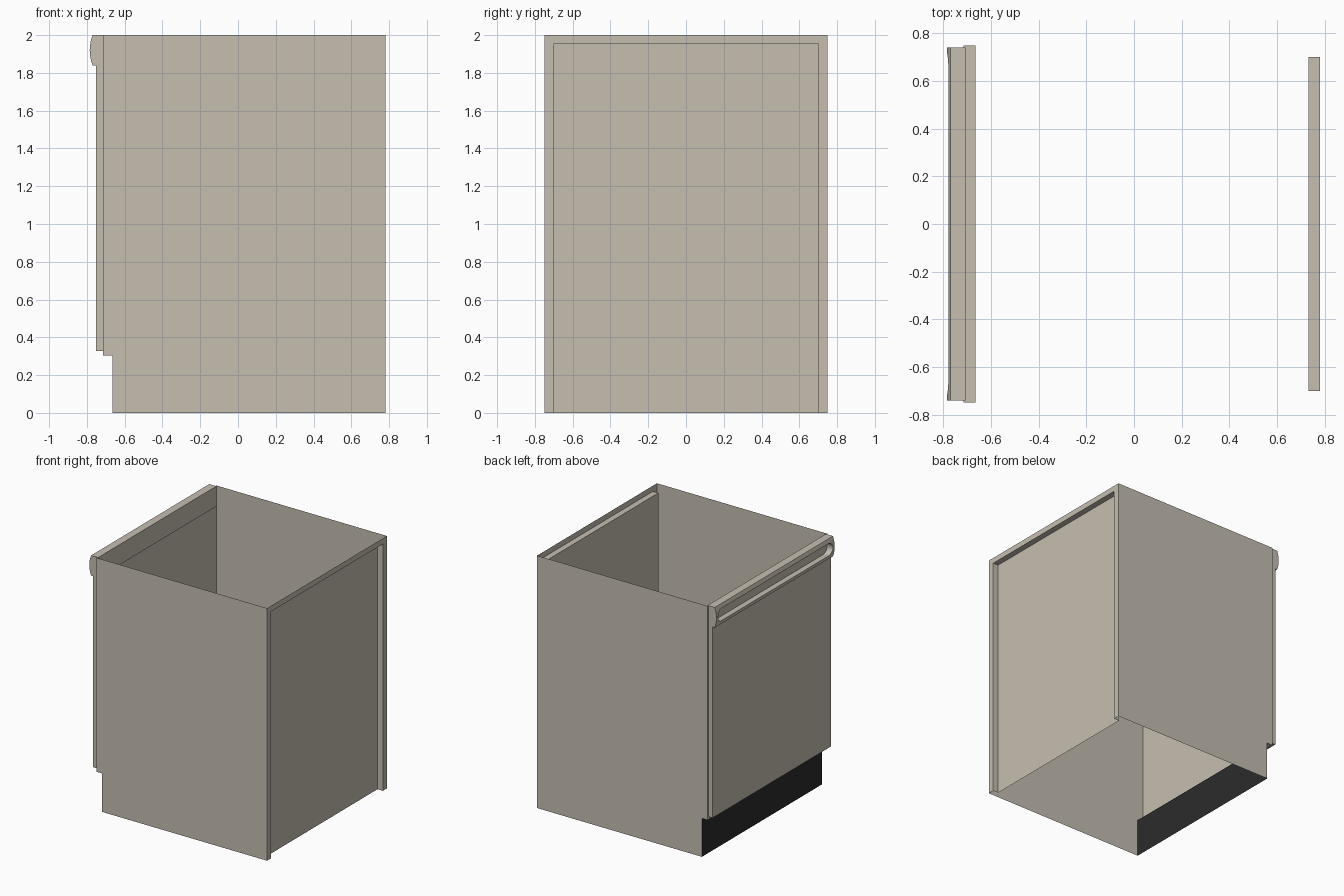
import bpy, bmesh, math

if "Cube" in bpy.data.objects:
    bpy.data.objects.remove(bpy.data.objects["Cube"])


def material(name, rgb):
    m = bpy.data.materials.new(name)
    m.diffuse_color = (*rgb, 1)
    m.use_nodes = True
    m.node_tree.nodes["Principled BSDF"].inputs["Base Color"].default_value = m.diffuse_color
    return m


beige = material("warm_beige", (0.56, 0.515, 0.435))
black = material("toe_kick_black", (0.024, 0.024, 0.024))


def make_object(name, bm, mat):
    me = bpy.data.meshes.new(name)
    bm.to_mesh(me)
    bm.free()
    me.materials.append(mat)
    ob = bpy.data.objects.new(name, me)
    bpy.context.collection.objects.link(ob)
    return ob


def sheets(name, polys, mat):
    """Thin open shell made of flat polygons sharing corners."""
    bm = bmesh.new()
    for poly in polys:
        bm.faces.new([bm.verts.new(p) for p in poly])
    bmesh.ops.remove_doubles(bm, verts=bm.verts, dist=1e-5)
    bmesh.ops.recalc_face_normals(bm, faces=bm.faces)
    return make_object(name, bm, mat)


def prism(name, pts, vec, mat):
    """Closed solid: polygon pts swept along vec."""
    bm = bmesh.new()
    face = bm.faces.new([bm.verts.new(p) for p in pts])
    ext = bmesh.ops.extrude_face_region(bm, geom=[face], use_keep_orig=True)
    verts = [g for g in ext["geom"] if isinstance(g, bmesh.types.BMVert)]
    bmesh.ops.translate(bm, verts=verts, vec=vec)
    bmesh.ops.recalc_face_normals(bm, faces=bm.faces)
    return make_object(name, bm, mat)


W, H = 0.75, 2.0                  # half width, height
XF, XT, XB = -0.715, -0.665, 0.78  # front, toe kick, back
XP, WP, HP = 0.733, 0.70, 1.955    # recessed back panel
ZT = 0.305                        # toe kick height

# Cabinet shell, open at top and bottom
side = [(XT, 0), (XB, 0), (XB, H), (XF, H), (XF, ZT), (XT, ZT)]
polys = [[(x, s * W, z) for x, z in side] for s in (-1, 1)]
polys += [
    [(XF, -W, ZT), (XF, W, ZT), (XF, W, H), (XF, -W, H)],       # front
    [(XF, -W, ZT), (XF, W, ZT), (XT, W, ZT), (XT, -W, ZT)],     # step
    [(XB, -W, 0), (XB, -W, H), (XB, W, H), (XB, W, 0),          # back rim
     (XB, WP, 0), (XB, WP, HP), (XB, -WP, HP), (XB, -WP, 0)],
    [(XB, -WP, HP), (XB, WP, HP), (XP, WP, HP), (XP, -WP, HP)],  # recess top
    [(XP, -WP, 0), (XP, WP, 0), (XP, WP, HP), (XP, -WP, HP)],   # back panel
]
for s in (-WP, WP):                                             # recess sides
    polys.append([(XB, s, 0), (XP, s, 0), (XP, s, HP), (XB, s, HP)])
sheets("cabinet_shell", polys, beige)

# Toe kick
sheets("toe_kick", [[(XT, -W, 0), (XT, W, 0), (XT, W, ZT), (XT, -W, ZT)]], black)

# Door panel
DW = 0.74
prism("door", [(-0.752, -DW, 0.328), (-0.716, -DW, 0.328),
               (-0.716, -DW, 1.84), (-0.752, -DW, 1.84)], (0, 2 * DW, 0), beige)

# Bowed handle rail across the top of the door
Z0, Z1 = 1.84, 2.0
zc, n = (Z0 + Z1) / 2, 12
prof = [(-0.708, -DW, Z0)]
for i in range(n + 1):
    t = -1 + 2 * i / n
    prof.append((-0.77 - 0.015 * (1 - t * t), -DW, zc + t * (Z1 - Z0) / 2))
prof.append((-0.708, -DW, Z1))
rail = prism("handle_rail", prof, (0, 2 * DW, 0), beige)

# Rounded finger slot cut into the rail
R, L = 0.048, 0.67
slot = []
for s, start in ((1, -90), (-1, 90)):
    for i in range(13):
        a = math.radians(start + 15 * i)
        slot.append((-0.735, s * L + R * math.cos(a), zc + R * math.sin(a)))
cutter = prism("slot_cutter", slot, (-0.1, 0, 0), beige)
cutter.hide_render = True
cutter.hide_set(True)
mod = rail.modifiers.new("finger_slot", 'BOOLEAN')
mod.operation = 'DIFFERENCE'
mod.solver = 'EXACT'
mod.object = cutter

# Smooth the rail's curve, keep its edges sharp
bpy.ops.object.select_all(action='DESELECT')
rail.select_set(True)
bpy.context.view_layer.objects.active = rail
bpy.ops.object.shade_smooth_by_angle(angle=math.radians(30))
